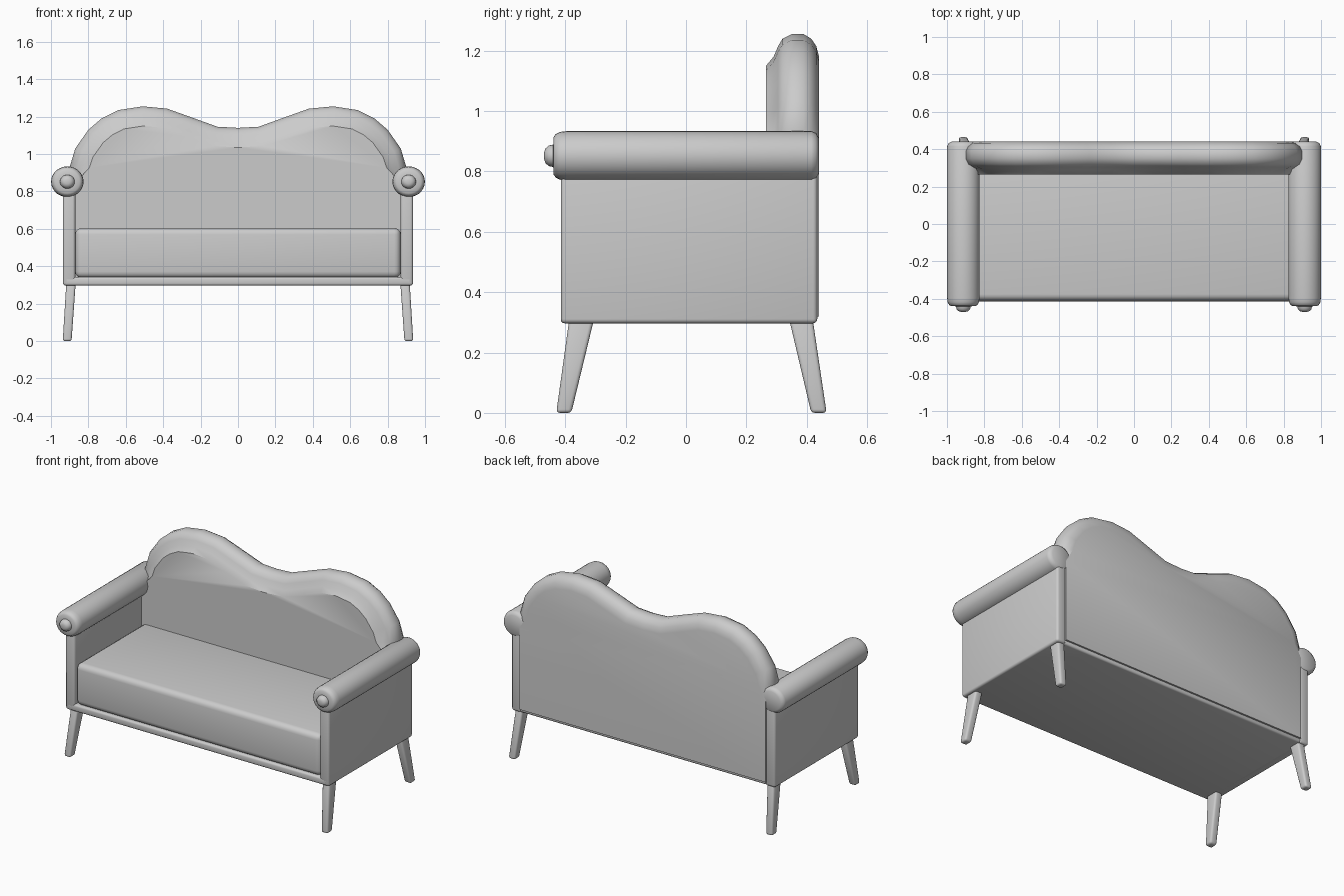
import bpy, bmesh, math
from mathutils import Vector

cube = bpy.data.objects.get("Cube")
if cube:
    bpy.data.objects.remove(cube, do_unlink=True)

GREY = (0.6, 0.6, 0.6, 1)
fabric = bpy.data.materials.new("plain_grey")
fabric.use_nodes = True
fabric.diffuse_color = GREY
fabric.node_tree.nodes["Principled BSDF"].inputs["Base Color"].default_value = GREY


def finish(name, bm, bevel=0, segments=3):
    """Turn a bmesh into a smooth object, with optional rounded edges."""
    bmesh.ops.recalc_face_normals(bm, faces=bm.faces)
    mesh = bpy.data.meshes.new(name)
    bm.to_mesh(mesh)
    bm.free()
    mesh.materials.append(fabric)
    obj = bpy.data.objects.new(name, mesh)
    bpy.context.collection.objects.link(obj)
    bpy.ops.object.select_all(action="DESELECT")
    obj.select_set(True)
    bpy.context.view_layer.objects.active = obj
    if bevel:
        mod = obj.modifiers.new("rounded", "BEVEL")
        mod.width, mod.segments = bevel, segments
        bpy.ops.object.modifier_apply(modifier=mod.name)
    bpy.ops.object.shade_smooth_by_angle(angle=math.radians(40))
    return obj


def loft(name, rings, **kw):
    """Skin a list of equal rings of points and cap both ends."""
    bm = bmesh.new()
    loops = [[bm.verts.new(p) for p in ring] for ring in rings]
    n = len(loops[0])
    for a, b in zip(loops, loops[1:]):
        for i in range(n):
            j = (i + 1) % n
            bm.faces.new((a[i], a[j], b[j], b[i]))
    bm.faces.new(loops[0])
    bm.faces.new(loops[-1])
    return finish(name, bm, **kw)


def rect(x0, x1, y0, y1, z):
    return [(x0, y0, z), (x1, y0, z), (x1, y1, z), (x0, y1, z)]


def box(name, x, y, z, bevel, segments=3):
    return loft(name, [rect(*x, *y, h) for h in z], bevel=bevel, segments=segments)


# Base and seat cushion
box("seat_base", (-0.93, 0.93), (-0.415, 0.43), (0.297, 0.342), 0.012)
box("seat_cushion", (-0.87, 0.87), (-0.41, 0.34), (0.337, 0.605), 0.035, 4)

# Curved backrest: outline of the left half, mirrored, with a rolled edge
half = [(0.875, 0.32), (0.875, 0.84), (0.9, 0.93), (0.87, 1.03), (0.8, 1.13),
        (0.73, 1.19), (0.64, 1.235), (0.51, 1.255), (0.38, 1.243),
        (0.24, 1.193), (0.11, 1.146)]
outline = [Vector(p) for p in half + [(0, 1.14)] + [(-x, z) for x, z in reversed(half)]]


def inset_ring(y, inset):
    ring = []
    for i, p in enumerate(outline):
        q = p.copy()
        if p.y > 0.9:
            t = (outline[i + 1] - outline[i - 1]).normalized()
            q += Vector((-t.y, t.x)) * inset
        ring.append((q.x, y, q.y))
    return ring


roll = [(0.265, 0.105), (0.29, 0.075), (0.305, 0.04), (0.32, 0.015), (0.35, 0),
        (0.39, 0), (0.415, 0.015), (0.432, 0.04), (0.441, 0.075)]
loft("backrest", [inset_ring(y, d) for y, d in roll])

# Turned arm roll: (y, radius), with a small button on the front
arm = [(-0.47, 0.012), (-0.466, 0.024), (-0.455, 0.034), (-0.44, 0.037), (-0.439, 0.062),
       (-0.432, 0.072), (-0.418, 0.079), (-0.395, 0.082), (0.415, 0.082), (0.43, 0.076),
       (0.44, 0.06)]
SIDES = 28

for side, s in (("left", 1), ("right", -1)):
    box(side + "_side_panel", sorted((s * 0.87, s * 0.936)), (-0.415, 0.435),
        (0.297, 0.86), 0.014)
    rings = []
    for y, r in arm:
        angles = [math.tau * i / SIDES for i in range(SIDES)]
        rings.append([(s * 0.9125 + 1.06 * r * math.cos(a), y, 0.852 + r * math.sin(a))
                      for a in angles])
    loft(side + "_arm_roll", rings)

    # Splayed tapering legs
    for end, top, foot in (("front", (-0.387, -0.305), (-0.43, -0.38)),
                           ("back", (0.342, 0.42), (0.415, 0.466))):
        loft(f"{side}_{end}_leg",
             [rect(*sorted((s * 0.89, s * 0.937)), *foot, 0),
              rect(*sorted((s * 0.868, s * 0.918)), *top, 0.31)],
             bevel=0.012)
